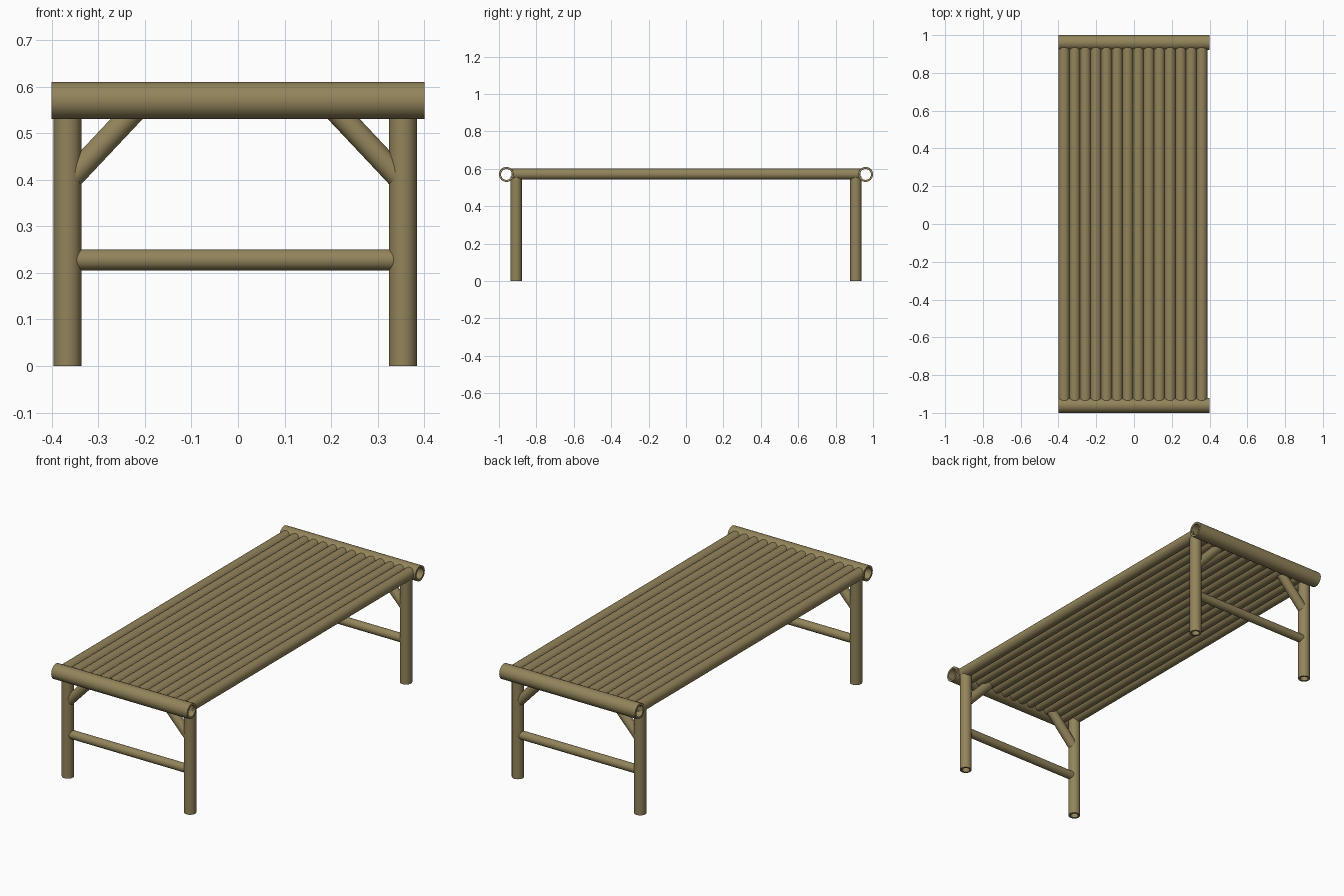
import bpy, bmesh, math
from mathutils import Vector

if "Cube" in bpy.data.objects:
    bpy.data.objects.remove(bpy.data.objects["Cube"])

bamboo = bpy.data.materials.new("bamboo")
bamboo.diffuse_color = (0.29, 0.23, 0.105, 1)
bamboo.use_nodes = True
bamboo.node_tree.nodes["Principled BSDF"].inputs["Base Color"].default_value = bamboo.diffuse_color
CX = -0.006   # legs and braces sit slightly left of the middle


def tube(name, a, b, r, wall, sides=32):
    """Hollow pole from point a to point b."""
    a, b = Vector(a), Vector(b)
    q = (b - a).to_track_quat('Z', 'Y')
    bm = bmesh.new()
    # loops in order: outer start, outer end, inner end, inner start
    loops = []
    for base, rad in ((a, r), (b, r), (b, r - wall), (a, r - wall)):
        loops.append([bm.verts.new(base + q @ Vector((
            rad * math.cos(2 * math.pi * i / sides),
            rad * math.sin(2 * math.pi * i / sides), 0))) for i in range(sides)])
    for k in range(4):
        p, n = loops[k], loops[(k + 1) % 4]
        for i in range(sides):
            j = (i + 1) % sides
            bm.faces.new((p[i], p[j], n[j], n[i]))
    bmesh.ops.recalc_face_normals(bm, faces=bm.faces)
    me = bpy.data.meshes.new(name)
    bm.to_mesh(me)
    bm.free()
    me.materials.append(bamboo)
    ob = bpy.data.objects.new(name, me)
    bpy.context.collection.objects.link(ob)
    bpy.ops.object.select_all(action='DESELECT')
    ob.select_set(True)
    bpy.context.view_layer.objects.active = ob
    bpy.ops.object.shade_smooth_by_angle(angle=math.radians(40))
    return ob


# Slats of the bed surface
COUNT = 14
for i in range(COUNT):
    x = -0.37 + 0.729 * i / (COUNT - 1)
    tube(f"slat_{i + 1}", (x, -0.934, 0.572), (x, 0.934, 0.572), 0.03, 0.01)

for end, sy in (("front", -1), ("back", 1)):
    y = sy * 0.908
    # End rail
    tube(f"{end}_rail", (-0.4, sy * 0.96, 0.57), (0.4, sy * 0.96, 0.57), 0.04, 0.011)
    # Stretcher between the legs
    tube(f"{end}_stretcher", (CX - 0.355, y, 0.228), (CX + 0.355, y, 0.228), 0.0225, 0.008)
    for side, sx in (("left", -1), ("right", 1)):
        x = CX + sx * 0.36
        # Leg
        tube(f"{end}_{side}_leg", (x, y, 0), (x, y, 0.56), 0.03, 0.01)
        # Diagonal brace
        tube(f"{end}_{side}_brace", (CX + sx * 0.352, y, 0.404),
             (CX + sx * 0.207, y, 0.558), 0.025, 0.008)
